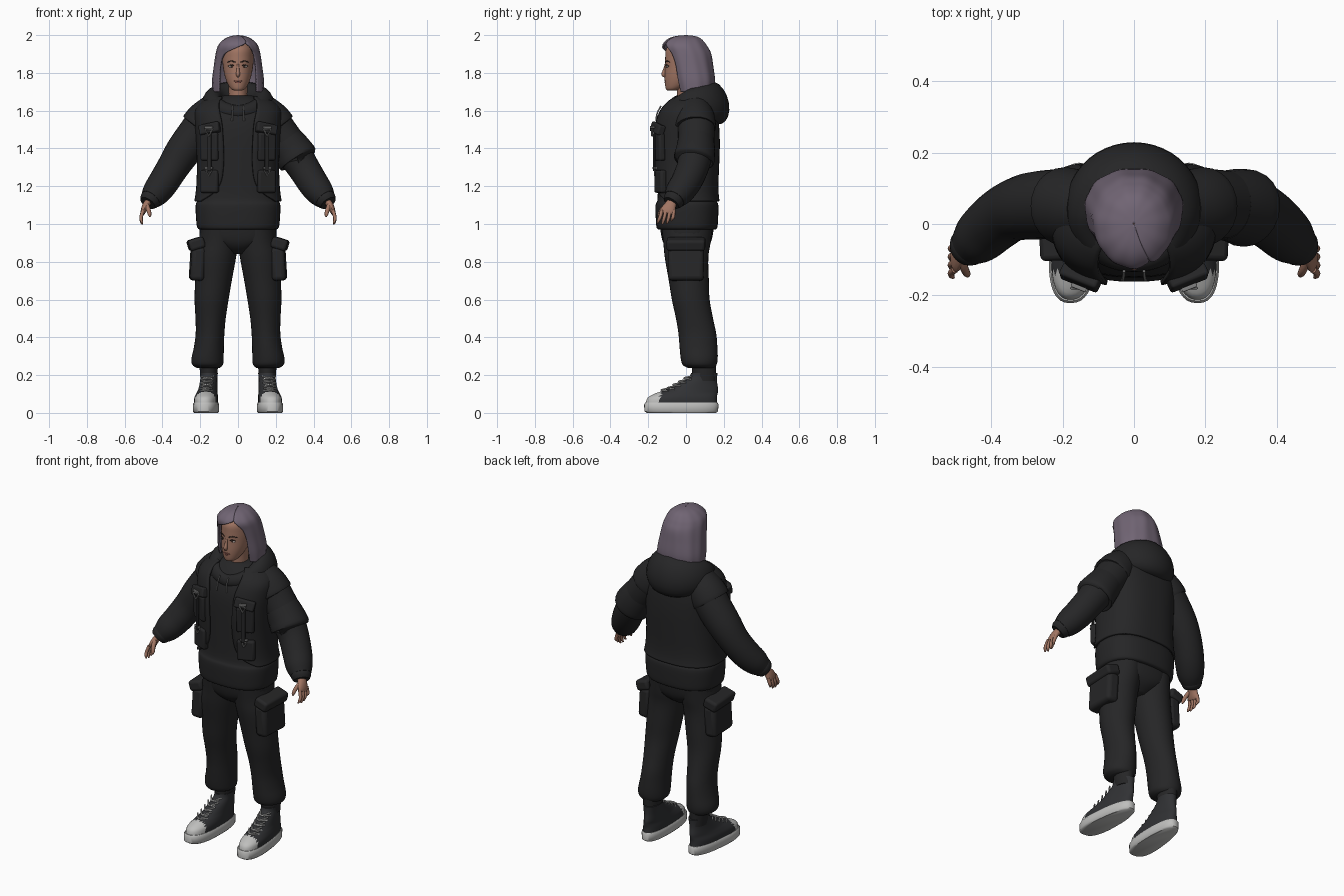
import bpy, bmesh, math
from mathutils import Vector, Euler

def mat(name, r, g, b):
    m = bpy.data.materials.new(name)
    m.diffuse_color = (r, g, b, 1)
    return m

CLOTH = mat("black cloth", .019, .019, .020)
SHOE = mat("shoe canvas", .030, .031, .034)
RUBBER = mat("white rubber", .52, .52, .51)
METAL = mat("grey metal", .22, .22, .22)
SKIN = mat("skin", .36, .18, .125)
HAIR = mat("mauve hair", .165, .130, .175)
LIPS = mat("lips", .27, .09, .075)
WHITE = mat("eye white", .55, .5, .47)
DARK = mat("dark brown", .035, .022, .018)

def finish(name, bm, mats, thick=0, angle=50, rule=None, bevel=0):
    bmesh.ops.recalc_face_normals(bm, faces=bm.faces)
    me = bpy.data.meshes.new(name)
    if rule:
        for f in bm.faces:
            f.material_index = rule(f.calc_center_median())
    bm.to_mesh(me)
    bm.free()
    for m in mats:
        me.materials.append(m)
    ob = bpy.data.objects.new(name, me)
    bpy.context.scene.collection.objects.link(ob)
    bpy.ops.object.select_all(action='DESELECT')
    ob.select_set(True)
    bpy.context.view_layer.objects.active = ob
    bpy.ops.object.shade_smooth_by_angle(angle=math.radians(angle))
    if thick:
        s = ob.modifiers.new("thickness", 'SOLIDIFY')
        s.thickness, s.offset = thick, 0
    if bevel:
        b = ob.modifiers.new("bevel", 'BEVEL')
        b.width, b.segments = bevel, 3
    return ob

def spline(rows, steps):
    """Catmull-Rom through rows of numbers."""
    out = []
    for i in range(len(rows) - 1):
        a, b, c, d = (rows[max(0, min(len(rows) - 1, i + k))] for k in (-1, 0, 1, 2))
        for s in range(steps):
            t = s / steps
            out.append([.5 * (2*q + (r-p)*t + (2*p-5*q+4*r-w)*t*t + (3*q-p-3*r+w)*t**3)
                        for p, q, r, w in zip(a, b, c, d)])
    return out + [list(rows[-1])]

def loft(name, rows, mats, n=32, steps=4, perp=False, thick=0, cap=True,
         warp=None, sx=1, rule=None, wave=0):
    """Rows: x, y, z, rx, ry, [power, start angle, end angle]; angle 0 faces front."""
    rows = [tuple(r) + (2, 0, 360)[len(r) - 5:] for r in rows]
    closed = all(r[7] - r[6] == 360 for r in rows) and not thick
    rows = spline(rows, steps)
    cen = [Vector(r[:3]) for r in rows]
    bm, grid = bmesh.new(), []
    for i, (x, y, z, rx, ry, p, a0, a1) in enumerate(rows):
        t = (cen[min(i+1, len(cen)-1)] - cen[max(i-1, 0)]).normalized()
        u = Vector((0, 1, 0))
        u = (u - t * t.dot(u)).normalized()
        v = t.cross(u)
        ring = []
        for k in range(n if closed else n + 1):
            a = math.radians(a0 + (a1 - a0) * k / n)
            s, c = (math.copysign(abs(q) ** (2 / p), q) for q in (math.sin(a), math.cos(a)))
            w = 1 + wave * math.cos(11 * a)
            co = cen[i] + u*rx*c + v*ry*s if perp else Vector((x + rx*s*w, y - ry*c*w, z))
            if warp:
                co = warp(co)
            ring.append(bm.verts.new((co.x * sx, co.y, co.z)))
        grid.append(ring)
    m = len(grid[0])
    for A, B in zip(grid, grid[1:]):
        for k in range(m if closed else m - 1):
            bm.faces.new((A[k], A[(k+1) % m], B[(k+1) % m], B[k]))
    if cap and closed:
        bm.faces.new(grid[0])
        bm.faces.new(grid[-1])
    return finish(name, bm, mats, thick, rule=rule)

def tube(name, pts, mats, n=10, steps=3, sx=1):
    return loft(name, [(*p[:4], p[4] if len(p) > 4 else p[3]) for p in pts], mats, n, steps, True, sx=sx)

def box(name, loc, size, rot, mats, sx=1, bevel=.012):
    bm = bmesh.new()
    bmesh.ops.create_cube(bm, size=1)
    R = Euler((rot[0], rot[1]*sx, rot[2]*sx)).to_matrix()
    for v in bm.verts:
        v.co = R @ Vector(a*b for a, b in zip(v.co, size)) + Vector((loc[0]*sx, loc[1], loc[2]))
    return finish(name, bm, mats, bevel=bevel)

def ball(name, loc, size, mats, sx=1):
    bm = bmesh.new()
    bmesh.ops.create_uvsphere(bm, u_segments=16, v_segments=10, radius=1)
    for v in bm.verts:
        v.co = Vector(a*b for a, b in zip(v.co, size)) + Vector((loc[0]*sx, loc[1], loc[2]))
    return finish(name, bm, mats)

# Head, neck and facial features
loft("head", [(0, -.078, 1.706, .016, .018), (0, -.066, 1.714, .036, .040), (0, -.045, 1.74, .054, .066),
              (0, -.025, 1.78, .069, .088), (0, -.005, 1.83, .079, .106), (0, .005, 1.88, .083, .115),
              (0, .005, 1.93, .078, .108), (0, .005, 1.97, .045, .06)], [SKIN])
loft("neck", [(0, .02, 1.58, .065, .07), (0, .012, 1.66, .05, .058), (0, .01, 1.76, .05, .06)], [SKIN])
tube("nose", [(0, -.106, 1.85, .005), (0, -.114, 1.815, .008), (0, -.118, 1.792, .013, .011), (0, -.110, 1.78, .006)], [SKIN])
ball("upper_lip", (0, -.107, 1.757, ), (.022, .008, .005), [LIPS])
ball("lower_lip", (0, -.105, 1.749), (.019, .008, .006), [LIPS])
for sx in (-1, 1):
    ball("eye", (.034, -.098, 1.834), (.015, .006, .007), [WHITE], sx)
    ball("iris", (.034, -.102, 1.834), (.006, .004, .006), [DARK], sx)
    tube("eyelid", [(.018, -.105, 1.836, .002), (.034, -.104, 1.843, .003), (.051, -.092, 1.836, .002)], [DARK], sx=sx)
    tube("eyebrow", [(.014, -.109, 1.856, .003), (.036, -.102, 1.863, .003), (.058, -.085, 1.856, .002)], [DARK], sx=sx)

# Bob haircut: shell open over the face, parted off centre
loft("hair", [(0, .045, 1.70, .132, .098, 2.2, 46, 314), (0, .04, 1.76, .132, .11, 2.2, 46, 314),
              (0, .025, 1.84, .122, .115, 2.1, 49, 311), (0, .01, 1.90, .113, .12, 2, 47, 322),
              (0, -.004, 1.935, .104, .116, 2, 38, 358), (0, -.008, 1.957, .090, .105, 2, 28, 386),
              (0, -.006, 1.978, .065, .082, 2, 28, 388), (0, -.003, 1.99, .035, .05, 2, 28, 388),
              (0, 0, 1.995, .002, .002, 2, 28, 388)], [HAIR], n=66, steps=5, thick=.01, wave=.012)

# Hoodie body with hem band
loft("hoodie", [(0, .005, .97, .195, .145, 2.5), (0, .005, .98, .215, .160, 2.5), (0, .005, 1.03, .222, .165, 2.5),
                (0, .005, 1.10, .224, .166, 2.5), (0, .005, 1.14, .212, .155, 2.5), (0, .005, 1.3, .2, .155, 2.5),
                (0, .005, 1.5, .2, .152, 2.5), (0, .01, 1.6, .185, .13, 2.4), (0, .02, 1.66, .12, .1),
                (0, .02, 1.68, .075, .07)], [CLOTH], n=48)
# Open vest
loft("vest", [(0, .004, 1.12, .226, .168, 2.5, 58, 302), (0, .004, 1.16, .219, .163, 2.5, 33, 327),
              (0, .003, 1.22, .214, .163, 2.5, 20, 340), (0, .002, 1.32, .212, .168, 2.5, 16, 344),
              (0, .001, 1.43, .217, .172, 2.5, 16, 344), (0, .003, 1.53, .225, .165, 2.5, 17, 343),
              (0, .006, 1.6, .222, .146, 2.4, 22, 338), (0, .015, 1.645, .185, .122, 2.2, 30, 330),
              (0, .02, 1.67, .13, .1, 2, 40, 320)], [CLOTH], n=56, thick=.012)

# Lowered hood: thick ring that hangs at the back
bm, rings = bmesh.new(), []
for i in range(48):
    a = i * math.tau / 48
    t = (1 - math.cos(a)) / 2
    rr, h = .033 + .042*t, .038 + .077*t
    z = 1.59 + .052 * min(1, 2.2*t) ** .7
    ring = []
    for k in range(18):
        b = k * math.tau / 18
        o = rr * math.cos(b) - .02 * t * math.sin(b)
        ring.append(bm.verts.new(((.137 + o) * math.sin(a), .025 - (.127 + o) * math.cos(a), z + h * math.sin(b))))
    rings.append(ring)
for i in range(48):
    A, B = rings[i], rings[(i+1) % 48]
    for k in range(18):
        bm.faces.new((A[k], A[(k+1) % 18], B[(k+1) % 18], B[k]))
finish("hood", bm, [CLOTH])

# Trousers seat
loft("trouser_seat", [(0, .005, .84, .06, .06), (0, .005, .875, .13, .108), (0, .005, .92, .195, .132, 2.4),
                      (0, .005, 1.0, .205, .145, 2.4)], [CLOTH])

def shoe_warp(co):
    return Vector((.165 + (co.x - .165) * (1 - .7*co.y) - .06*co.y, co.y, co.z))

for sx in (-1, 1):
    # Sleeve, shoulder cap and cuff
    sleeve = [(.12, .05, 1.6, .085), (.155, .05, 1.565, .1), (.22, .055, 1.48, .098), (.29, .05, 1.385, .094),
              (.345, .035, 1.3, .085), (.395, .0, 1.22, .081), (.435, -.038, 1.165, .074), (.462, -.062, 1.132, .058)]
    tube("sleeve", sleeve, [CLOTH], 24, 4, sx)
    tube("shoulder_cap", [(.12, .045, 1.605, .092), (.165, .048, 1.555, .106), (.2, .05, 1.51, .109), (.202, .05, 1.507, .1)], [CLOTH], 24, 3, sx)
    tube("cuff", [(.45, -.05, 1.148, .052), (.466, -.066, 1.127, .056), (.478, -.078, 1.11, .044)], [CLOTH], 20, 3, sx)
    # Hand with fingers and thumb
    tube("palm", [(.468, -.068, 1.125, .026, .02), (.487, -.083, 1.1, .031, .019), (.5, -.096, 1.07, .04, .015), (.505, -.1, 1.055, .034, .01)], [SKIN], 14, 3, sx)
    for i in range(4):
        d, drop = -.031 + .021*i, (.006, 0, .003, .018)[i]
        tube("finger", [(.502, -.097 + d, 1.072, .010), (.513, -.103 + d*1.1, 1.037, .0095),
                        (.511, -.11 + d*1.15, 1.012 + drop, .008), (.506, -.114 + d*1.15, .998 + drop, .004)], [SKIN], 8, 3, sx)
    tube("thumb", [(.485, -.098, 1.102, .014), (.475, -.126, 1.078, .012), (.468, -.14, 1.052, .010), (.466, -.146, 1.038, .004)], [SKIN], 8, 3, sx)
    # Trouser leg gathered at the ankle
    loft("trouser_leg", [(.1, .005, .98, .1, .135), (.105, .005, .9, .104, .125), (.117, .003, .82, .106, .115),
                         (.13, .015, .7, .097, .106), (.14, .025, .6, .09, .1), (.145, .045, .5, .08, .098),
                         (.148, .06, .42, .076, .1), (.154, .066, .35, .079, .1), (.161, .07, .29, .085, .098),
                         (.161, .072, .255, .081, .09), (.157, .08, .238, .06, .07)], [CLOTH], sx=sx)
    loft("sock", [(.155, .095, .17, .043, .062), (.155, .095, .26, .05, .065)], [CLOTH], sx=sx)
    # Cargo pocket and flap
    box("cargo_pocket", (.215, .0, .79), (.075, .19, .18), (0, -.06, -.05), [CLOTH], sx, .022)
    box("cargo_flap", (.222, .0, .895), (.085, .205, .06), (0, .3, -.05), [CLOTH], sx, .015)
    # Vest pockets, straps, rings and drawstrings
    box("chest_pocket", (.15, -.143, 1.41), (.10, .036, .15), (.03, 0, .38), [CLOTH], sx)
    box("chest_flap", (.15, -.15, 1.505), (.115, .04, .055), (-.25, .2, .38), [CLOTH], sx, .009)
    box("lower_pocket", (.15, -.136, 1.225), (.10, .036, .12), (0, 0, .38), [CLOTH], sx)
    box("strap", (.152, -.168, 1.38), (.025, .008, .2), (0, 0, .38), [CLOTH], sx, .003)
    for z, r, y in ((1.49, .024, -.18), (1.275, .02, -.166)):
        c = [(.155 + r*math.sin(k*math.tau/3), y, z - r*math.cos(k*math.tau/3)) for k in range(3)]
        for k in range(3):
            tube("ring_bar", [(*c[k], .004), (*c[(k+1) % 3], .004)], [METAL], 6, 1, sx)
        box("buckle", (.155, y + .002, z + .022), (.045, .012, .012), (0, 0, .38), [METAL], sx, .003)
    tube("drawstring", [(.028, -.132, 1.625, .004), (.03, -.153, 1.585, .004), (.032, -.157, 1.545, .005)], [METAL], 8, 3, sx)
    # High-top shoe: sole, canvas upper with rubber toe, laces
    loft("sole", [(.165, -.025, 0, .06, .183, 2.5), (.165, -.025, .008, .066, .195, 2.5),
                  (.165, -.025, .046, .066, .197, 2.5), (.165, -.025, .054, .061, .191, 2.5)], [RUBBER], 40, 1, warp=shoe_warp, sx=sx)
    loft("shoe_upper", [(.165, -.025, .045, .06, .189, 2.4), (.165, -.02, .08, .06, .183, 2.3), (.163, .005, .105, .055, .163),
                        (.161, .035, .125, .051, .135), (.159, .065, .16, .048, .1), (.158, .09, .19, .047, .075),
                        (.158, .097, .212, .05, .07)], [SHOE, RUBBER], 40, 4, warp=shoe_warp, sx=sx,
         rule=lambda c: 1 if c.y < -.135 else 0)
    for y, z in ((-.128, .119), (-.097, .13), (-.066, .147), (-.036, .164), (-.008, .182)):
        cx = .163 - .06*y
        for d in (-1, 1):
            tube("lace", [(cx - .034*d, y + .036, z - .004, .004), (cx, y - .002, z + .002, .005),
                          (cx + .034*d, y + .038, z + .012, .004)], [RUBBER], 6, 3, sx)

# Loose sleeve fold above one elbow
tube("sleeve_fold", [(.25, .053, 1.44, .097), (.29, .05, 1.385, .105), (.318, .043, 1.342, .108), (.32, .042, 1.338, .08)], [CLOTH], 24, 3)
